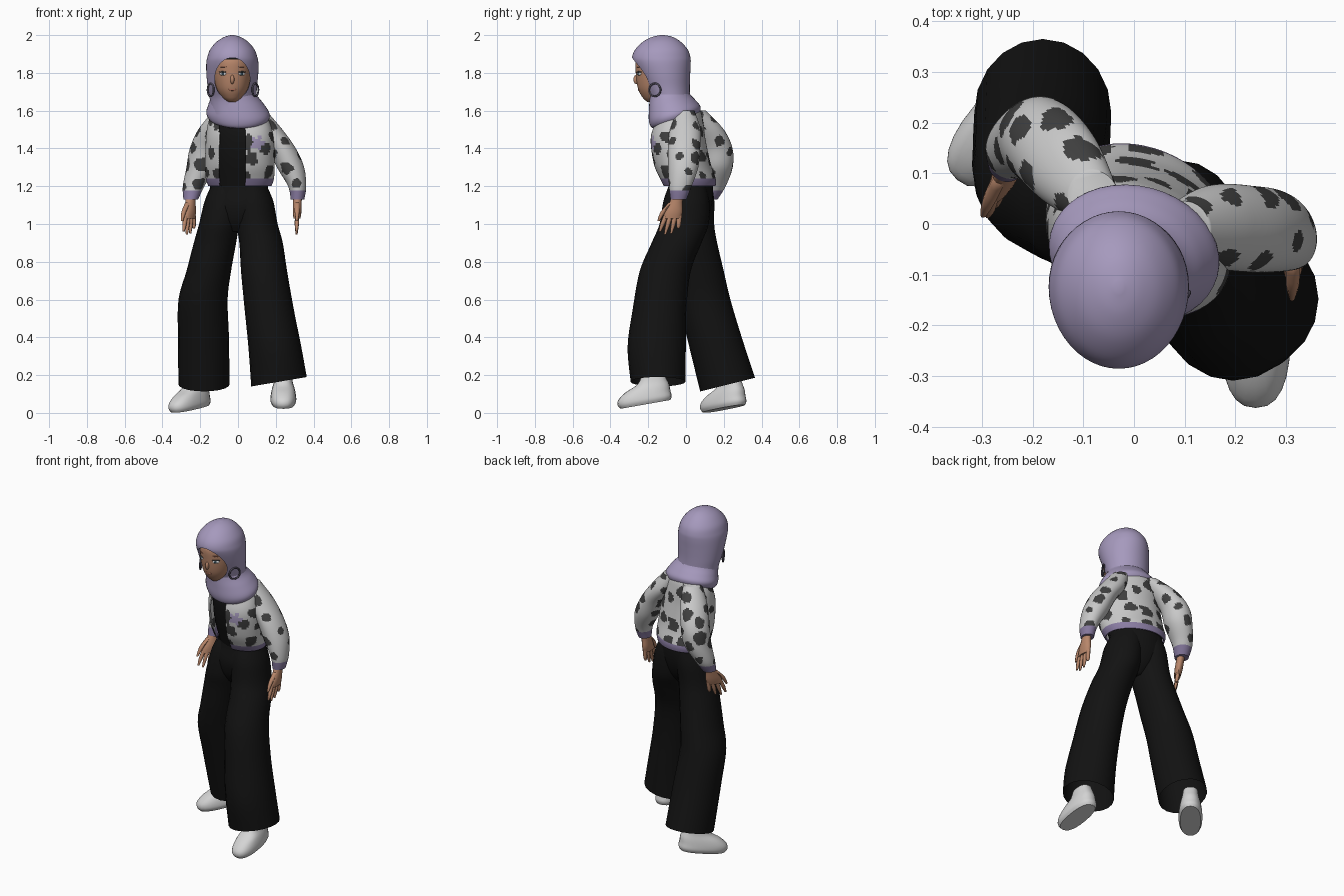
import bpy, bmesh, math, random
from mathutils import Vector, Matrix, noise

if "Cube" in bpy.data.objects:
    bpy.data.objects.remove(bpy.data.objects["Cube"])

random.seed(4)


def mat(name, r, g, b):
    m = bpy.data.materials.new(name)
    m.diffuse_color = (r, g, b, 1)
    m.use_nodes = True
    m.node_tree.nodes["Principled BSDF"].inputs["Base Color"].default_value = m.diffuse_color
    return m


LILAC = mat("lilac scarf", 0.38, 0.32, 0.51)
TRIM = mat("purple trim", 0.25, 0.20, 0.36)
WHITE = mat("jacket white", 0.58, 0.58, 0.58)
SPOT = mat("charcoal spots", 0.05, 0.05, 0.05)
BLACK = mat("black cloth", 0.006, 0.006, 0.006)
SKIN = mat("skin", 0.48, 0.24, 0.145)
LIP = mat("lips", 0.36, 0.14, 0.09)
IRIS = mat("iris", 0.03, 0.06, 0.08)
SHOE = mat("shoe white", 0.66, 0.66, 0.66)
METAL = mat("earring metal", 0.10, 0.09, 0.13)


def make(name, bm, mats):
    bmesh.ops.recalc_face_normals(bm, faces=bm.faces)
    me = bpy.data.meshes.new(name)
    bm.to_mesh(me)
    bm.free()
    for m in mats:
        me.materials.append(m)
    ob = bpy.data.objects.new(name, me)
    bpy.context.collection.objects.link(ob)
    return ob


def spline(keys, sub):
    """Catmull-Rom through the key rings."""
    k = [tuple(q) + (0,) * (7 - len(q)) for q in keys]
    k = [k[0]] + k + [k[-1]]
    out = []
    for i in range(1, len(k) - 2):
        for j in range(sub):
            t = j / sub
            out.append([0.5 * (2 * b + (c - a) * t + (2 * a - 5 * b + 4 * c - d) * t * t
                               + (3 * b - a - 3 * c + d) * t ** 3)
                        for a, b, c, d in zip(*k[i - 1:i + 3])])
    return out + [list(k[-1])]


def loft(name, keys, mats, seg=32, sub=5, yaw=0, caps=(1, 1), rule=None, M=Matrix(), power=1):
    """Skin (super)elliptical rings: x, y, z, rx, ry, slope x, slope y."""
    bm = bmesh.new()
    c, s = math.cos(math.radians(yaw)), math.sin(math.radians(yaw))
    bend = lambda w: math.copysign(abs(w) ** power, w)
    rings = []
    for x, y, z, rx, ry, tx, ty in spline(keys, sub):
        ring = []
        for i in range(seg):
            a = math.tau * i / seg
            u, v = rx * bend(math.cos(a)), ry * bend(math.sin(a))
            dx, dy = u * c - v * s, u * s + v * c
            ring.append(bm.verts.new(M @ Vector((x + dx, y + dy, z + tx * dx + ty * dy))))
        rings.append(ring)
    for r, q in zip(rings, rings[1:]):
        for i in range(seg):
            n = (i + 1) % seg
            vs = (r[i], r[n], q[n], q[i])
            idx = rule(sum((v.co for v in vs), Vector()) / 4) if rule else 0
            if idx is not None:
                bm.faces.new(vs).material_index = idx
    for use, ring in zip(caps, (rings[0], rings[-1])):
        if use:
            f = bm.faces.new(ring)
            f.material_index = (rule(f.calc_center_median()) or 0) if rule else 0
    return make(name, bm, mats)


def blob(name, loc, scale, m, yaw=0):
    bm = bmesh.new()
    M = Matrix.Translation(loc) @ Matrix.Rotation(math.radians(yaw), 4, 'Z') @ Matrix.Diagonal((*scale, 1))
    bmesh.ops.create_uvsphere(bm, u_segments=16, v_segments=10, radius=1, matrix=M)
    return make(name, bm, [m])


def add_spots(ob):
    """Irregular patches scattered evenly over the white faces."""
    white = [p for p in ob.data.polygons if p.material_index == 0]
    order = white[:]
    random.shuffle(order)
    seeds = []
    for p in order:
        if all((p.center - q).length > 0.086 for q, r in seeds):
            seeds.append((p.center.copy(), random.uniform(0.023, 0.038)))
    for p in white:
        k = 1 + 0.5 * noise.noise(p.center * 28)
        if any((p.center - q).length < r * k for q, r in seeds):
            p.material_index = 1


# Trousers: hips and two wide legs
loft("trouser_hips", [(.005, .02, 1.27, .145, .1), (.005, .025, 1.19, .158, .113),
                      (.003, .012, 1.1, .168, .12), (0, .005, 1.02, .12, .1), (0, 0, .96, .05, .06)],
     [BLACK], yaw=-18)
loft("trouser_leg_left", [(.07, .008, 1.2, .083, .1), (.082, .002, 1.12, .105, .122), (.10, -.01, 1.0, .11, .13),
                          (.122, -.05, .9, .115, .132), (.138, -.11, .75, .122, .135), (.165, -.14, .55, .13, .142),
                          (.195, -.155, .35, .14, .154), (.217, -.148, .165, .147, .145, .17, 0)],
     [BLACK], seg=20, caps=(1, 0))
loft("trouser_leg_right", [(-.06, .04, 1.2, .083, .098), (-.077, .032, 1.12, .1, .118), (-.10, .025, 1.0, .106, .124),
                           (-.122, .04, .9, .112, .125), (-.155, .065, .75, .118, .135), (-.185, .095, .6, .13, .14),
                           (-.183, .15, .4, .135, .145), (-.18, .22, .15, .135, .145, 0, .25)],
     [BLACK], seg=20, caps=(1, 0))

# Shoes: stacked outlines, toe towards -y, then turned and pitched
for side, loc, yaw, pitch in (("left", (.24, -.215, .045), 0, 10), ("right", (-.254, .2, .022), -40, 9)):
    M = (Matrix.Translation(loc) @ Matrix.Rotation(math.radians(yaw), 4, 'Z')
         @ Matrix.Rotation(math.radians(pitch), 4, 'X'))
    loft("shoe_" + side, [(0, 0, 0, .058, .134), (0, 0, .02, .068, .145), (0, .003, .048, .067, .14),
                          (0, .025, .08, .06, .118), (0, .055, .11, .05, .08), (0, .065, .15, .044, .06)],
         [SHOE], seg=24, sub=3, M=M, power=.82)

# Black top under the jacket
loft("inner_top", [(.005, .015, 1.2, .15, .106), (.005, -.025, 1.35, .16, .112), (.005, -.038, 1.48, .155, .11),
                   (0, -.03, 1.57, .12, .088), (-.01, -.05, 1.64, .07, .06)], [BLACK], yaw=-24)


# Jacket body, open at the front, purple hem band and flower patch
def jacket_rule(p):
    if p.y < -.04 and -.10 < p.x < .04 and p.z < 1.56:
        return None
    if p.z < 1.24:
        return 2
    dx, dz = p.x - .105, p.z - 1.43
    if p.y < -.08 and math.hypot(dx, dz) < .031 + .011 * math.cos(5 * math.atan2(dz, dx)):
        return 3
    return 0


JACKET = [WHITE, SPOT, TRIM, LILAC]
body = loft("jacket_body", [(.01, .02, 1.2, .172, .13), (.01, .01, 1.24, .186, .14), (.01, -.02, 1.32, .19, .143),
                            (.01, -.042, 1.45, .186, .137), (.005, -.035, 1.54, .168, .118),
                            (0, -.03, 1.6, .13, .1), (-.01, -.03, 1.64, .08, .07)],
            JACKET, seg=130, sub=11, yaw=-22, caps=(0, 0), rule=jacket_rule)
add_spots(body)
thick = body.modifiers.new("thickness", 'SOLIDIFY')
thick.thickness = .006
thick.offset = -1

# Sleeves with purple cuffs
SLEEVES = {
    "left": [(.10, -.01, 1.6, .05, .055), (.16, -.005, 1.5, .075, .082), (.232, -.01, 1.4, .074, .085),
             (.278, -.015, 1.3, .072, .08), (.313, -.03, 1.2, .048, .06), (.315, -.04, 1.13, .036, .042)],
    "right": [(-.08, .05, 1.6, .05, .055), (-.135, .115, 1.5, .075, .085), (-.175, .158, 1.4, .08, .088),
              (-.195, .165, 1.3, .078, .082), (-.235, .15, 1.2, .057, .06), (-.25, .125, 1.13, .039, .042)]}
for side, keys in SLEEVES.items():
    add_spots(loft("sleeve_" + side, keys, JACKET, seg=80, sub=15, rule=lambda p: 2 if p.z < 1.18 else 0))


# Hands: palm, four fingers and a thumb
def hand(side, wrist, lean, yaw):
    w, d = Vector(wrist), Vector((*lean, -.2))
    u = Vector((-math.sin(math.radians(yaw)), math.cos(math.radians(yaw)), 0))
    ring = lambda t, off, rx, ry: (*(w + d * t + u * off), rx, ry)
    loft("palm_" + side, [ring(-.1, 0, .023, .03), ring(.15, 0, .023, .034), ring(.4, 0, .023, .047),
                          ring(.58, 0, .018, .046)], [SKIN], seg=16, sub=3, yaw=yaw)
    for i, reach in enumerate((.93, 1.0, .97, .84)):
        o = (i - 1.5) * .024
        loft(f"finger_{side}_{i + 1}", [ring(.5, o, .011, .013), ring(.75, o * 1.2, .011, .012),
                                        ring(reach, o * 1.3, .005, .006)], [SKIN], seg=8, sub=3, yaw=yaw)
    loft("thumb_" + side, [ring(.15, -.022, .014, .015), ring(.4, -.055, .013, .014),
                           ring(.65, -.068, .006, .007)], [SKIN], seg=8, sub=3, yaw=yaw)


hand("left", (.315, -.045, 1.145), (-.005, -.05), 0)
hand("right", (-.25, .12, 1.145), (-.012, -.07), -35)

# Head: face inside the hood opening, with a dark undercap at the hairline
loft("face", [(-.03, -.178, 1.645, .02, .025), (-.03, -.17, 1.67, .052, .06), (-.03, -.155, 1.72, .084, .1),
              (-.03, -.15, 1.8, .1, .116), (-.03, -.15, 1.87, .096, .114), (-.03, -.14, 1.91, .06, .08)],
     [SKIN, BLACK], seg=40, sub=10, rule=lambda p: 1 if p.z > 1.869 else 0)
blob("nose", (-.03, -.262, 1.765), (.011, .017, .024), SKIN)
blob("mouth", (-.03, -.25, 1.712), (.021, .004, .007), LIP)
for side, s in (("left", 1), ("right", -1)):
    blob("eye_white_" + side, (-.03 + s * .05, -.249, 1.795), (.020, .005, .009), SHOE, s * 33)
    blob("iris_" + side, (-.03 + s * .049, -.251, 1.795), (.010, .005, .010), IRIS, s * 33)
    blob("lash_" + side, (-.03 + s * .051, -.249, 1.805), (.023, .006, .004), SPOT, s * 33)
    blob("eyebrow_" + side, (-.03 + s * .05, -.251, 1.832), (.022, .004, .003), LIP, s * 33)

# Head scarf: hood with an oval face opening, and a draped cowl
hood = loft("hood", [(-.02, -.075, 1.58, .125, .115), (-.025, -.085, 1.66, .124, .108), (-.03, -.1, 1.72, .13, .12),
                     (-.03, -.115, 1.79, .137, .137), (-.03, -.127, 1.85, .138, .152),
                     (-.03, -.131, 1.885, .132, .154), (-.03, -.13, 1.925, .117, .138),
                     (-.03, -.128, 1.965, .083, .1), (-.03, -.125, 1.99, .043, .055),
                     (-.03, -.125, 2.0, .008, .01)], [LILAC], seg=48, sub=5)
bm = bmesh.new()
bmesh.ops.create_cone(bm, cap_ends=True, segments=48, radius1=1, radius2=1, depth=.3,
                      matrix=Matrix.Translation((-.03, -.30, 1.767)) @ Matrix.Diagonal((.093, 1, .113, 1))
                      @ Matrix.Rotation(math.pi / 2, 4, 'X'))
cutter = make("face_opening_cutter", bm, [LILAC])
cutter.hide_render = True
cut = hood.modifiers.new("face opening", 'BOOLEAN')
cut.operation = 'DIFFERENCE'
cut.object = cutter
bpy.context.view_layer.objects.active = hood
bpy.ops.object.modifier_apply(modifier=cut.name)
bpy.data.objects.remove(cutter)

loft("cowl", [(.003, -.056, 1.535, .115, .098, 0, .3), (.003, -.056, 1.55, .155, .125, 0, .3),
              (0, -.06, 1.585, .17, .134, 0, .27), (-.01, -.072, 1.63, .15, .122, .03, .2),
              (-.02, -.085, 1.67, .127, .107, .04, .14), (-.027, -.095, 1.71, .112, .095, .04, .1)],
     [LILAC], seg=40, yaw=-15)

# Hoop earrings
for side, x, yaw in (("left", .092, 62), ("right", -.145, -62)):
    bpy.ops.mesh.primitive_torus_add(major_radius=.034, minor_radius=.005, major_segments=24, minor_segments=8,
                                     location=(x, -.165, 1.71), rotation=(math.pi / 2, 0, math.radians(yaw)))
    bpy.context.object.name = "earring_" + side
    bpy.context.object.data.materials.append(METAL)

# Smooth shading, keeping sharp edges
bpy.ops.object.select_all(action='SELECT')
bpy.context.view_layer.objects.active = body
bpy.ops.object.shade_smooth_by_angle(angle=math.radians(50))
